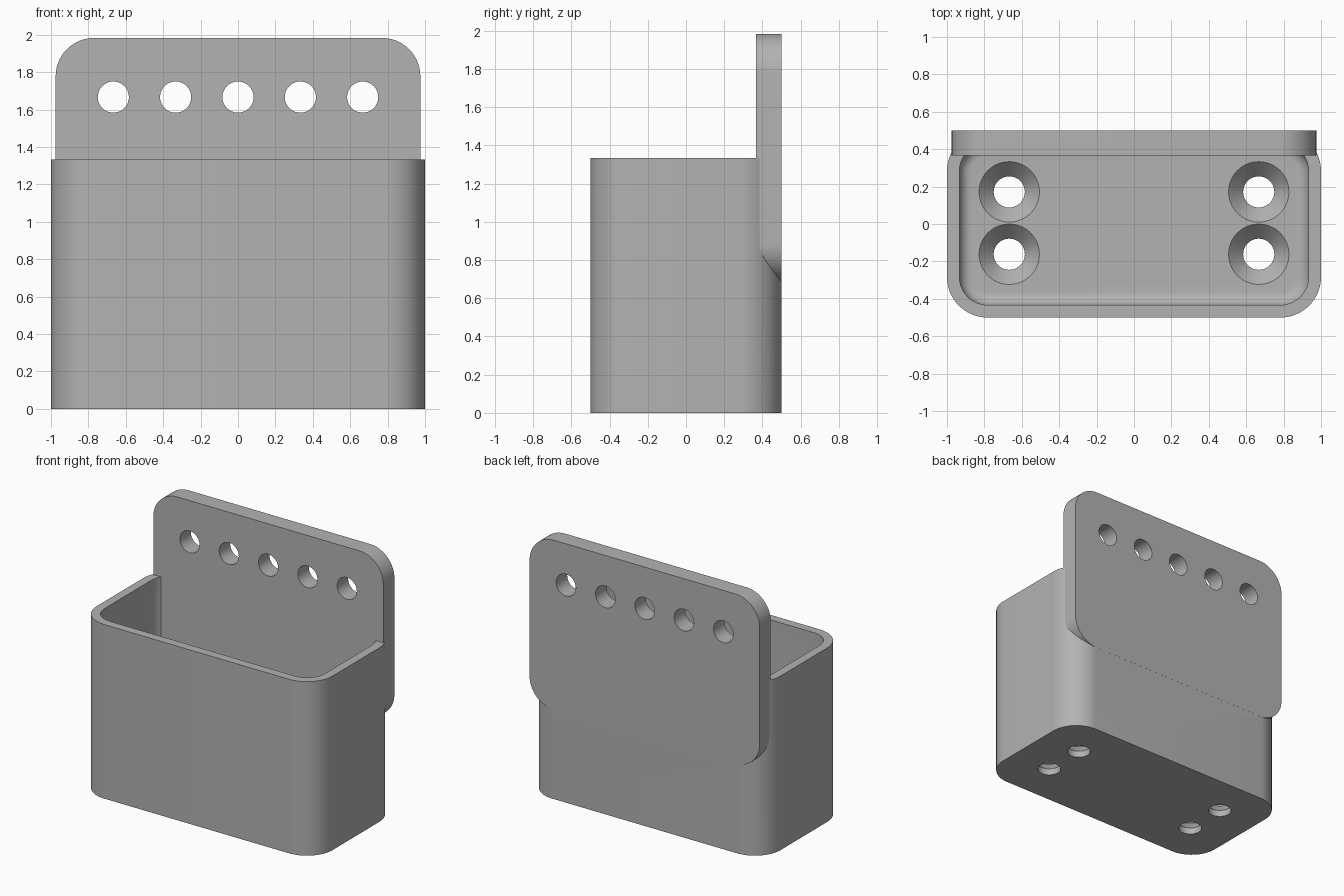
import bpy, bmesh
from math import sin, cos, pi, radians
from mathutils import Matrix

if "Cube" in bpy.data.objects:
    bpy.data.objects.remove(bpy.data.objects["Cube"], do_unlink=True)

WALL, PLATE, FLOOR = 0.0667, 0.1333, 0.1333
HEIGHT, HOLE = 1.3333, 0.0833

grey = bpy.data.materials.new("grey plastic")
grey.use_nodes = True
colour = (0.45, 0.45, 0.45, 1)
grey.diffuse_color = colour
grey.node_tree.nodes["Principled BSDF"].inputs["Base Color"].default_value = colour


def stack(name, rings, matrix=Matrix()):
    """Join equal-sized rings of points into a closed solid."""
    bm = bmesh.new()
    loops = [[bm.verts.new(p) for p in ring] for ring in rings]
    for a, b in zip(loops, loops[1:]):
        for i in range(len(a)):
            j = (i + 1) % len(a)
            bm.faces.new((a[i], a[j], b[j], b[i]))
    bm.faces.new(loops[0][::-1])
    bm.faces.new(loops[-1])
    bm.transform(matrix)
    bmesh.ops.recalc_face_normals(bm, faces=bm.faces)
    mesh = bpy.data.meshes.new(name)
    bm.to_mesh(mesh)
    bm.free()
    mesh.materials.append(grey)
    obj = bpy.data.objects.new(name, mesh)
    bpy.context.collection.objects.link(obj)
    return obj


def rounded(hx, hy, r, z, steps=14):
    """Ring of points around a rounded rectangle."""
    ring = []
    for q, (sx, sy) in enumerate([(1, 1), (-1, 1), (-1, -1), (1, -1)]):
        for k in range(steps + 1):
            a = (q + k / steps) * pi / 2
            ring.append((sx * (hx - r) + r * cos(a), sy * (hy - r) + r * sin(a), z))
    return ring


def circle(r, z, n=40):
    return [(r * cos(2 * pi * i / n), r * sin(2 * pi * i / n), z) for i in range(n)]


def combine(target, tool, operation):
    mod = target.modifiers.new(operation, "BOOLEAN")
    mod.operation, mod.object, mod.solver = operation, tool, "EXACT"
    bpy.context.view_layer.objects.active = target
    bpy.ops.object.modifier_apply(modifier=mod.name)
    bpy.data.objects.remove(tool, do_unlink=True)


# Outer shell
holder = stack("wall_holder", [rounded(1, 0.5, 0.217, z) for z in (0, HEIGHT)])

# Cavity with a filleted floor
rings = []
for k in range(9):
    a = k / 8 * pi / 2
    inset = WALL * (1 + 1 - sin(a))
    rings.append(rounded(1 - inset, 0.5 - inset, 0.217 - inset, FLOOR + WALL * (1 - cos(a))))
rings.append(rounded(1 - WALL, 0.5 - WALL, 0.217 - WALL, HEIGHT + 0.2))
combine(holder, stack("cavity", rings), "DIFFERENCE")

# Countersunk screw holes in the floor
for x in (-0.667, 0.667):
    for y in (-0.1617, 0.1717):
        sink = FLOOR - HOLE
        profile = [(HOLE, -0.1), (HOLE, sink), (2 * HOLE - 0.005, FLOOR), (2 * HOLE - 0.005, FLOOR + 0.1)]
        cutter = stack("screw_hole", [circle(r, z) for r, z in profile],
                       Matrix.Translation((x, y, 0)))
        combine(holder, cutter, "DIFFERENCE")

# Mounting plate on the back, with a row of holes
upright = Matrix.Rotation(radians(90), 4, "X")
plate = stack("back_plate", [rounded(0.975, 0.65, 0.205, z) for z in (0, PLATE + 0.0005)],
              Matrix.Translation((0, 0.5005, HEIGHT)) @ upright)
for i in range(-2, 3):
    cutter = stack("plate_hole", [circle(HOLE, z) for z in (-0.2, 0.4)],
                   Matrix.Translation((i / 3, 0.5, 1.667)) @ upright)
    combine(plate, cutter, "DIFFERENCE")
combine(holder, plate, "UNION")

# Smooth curved walls, keep edges crisp
bpy.ops.object.select_all(action="DESELECT")
holder.select_set(True)
bpy.context.view_layer.objects.active = holder
bpy.ops.object.shade_smooth_by_angle(angle=radians(25))
